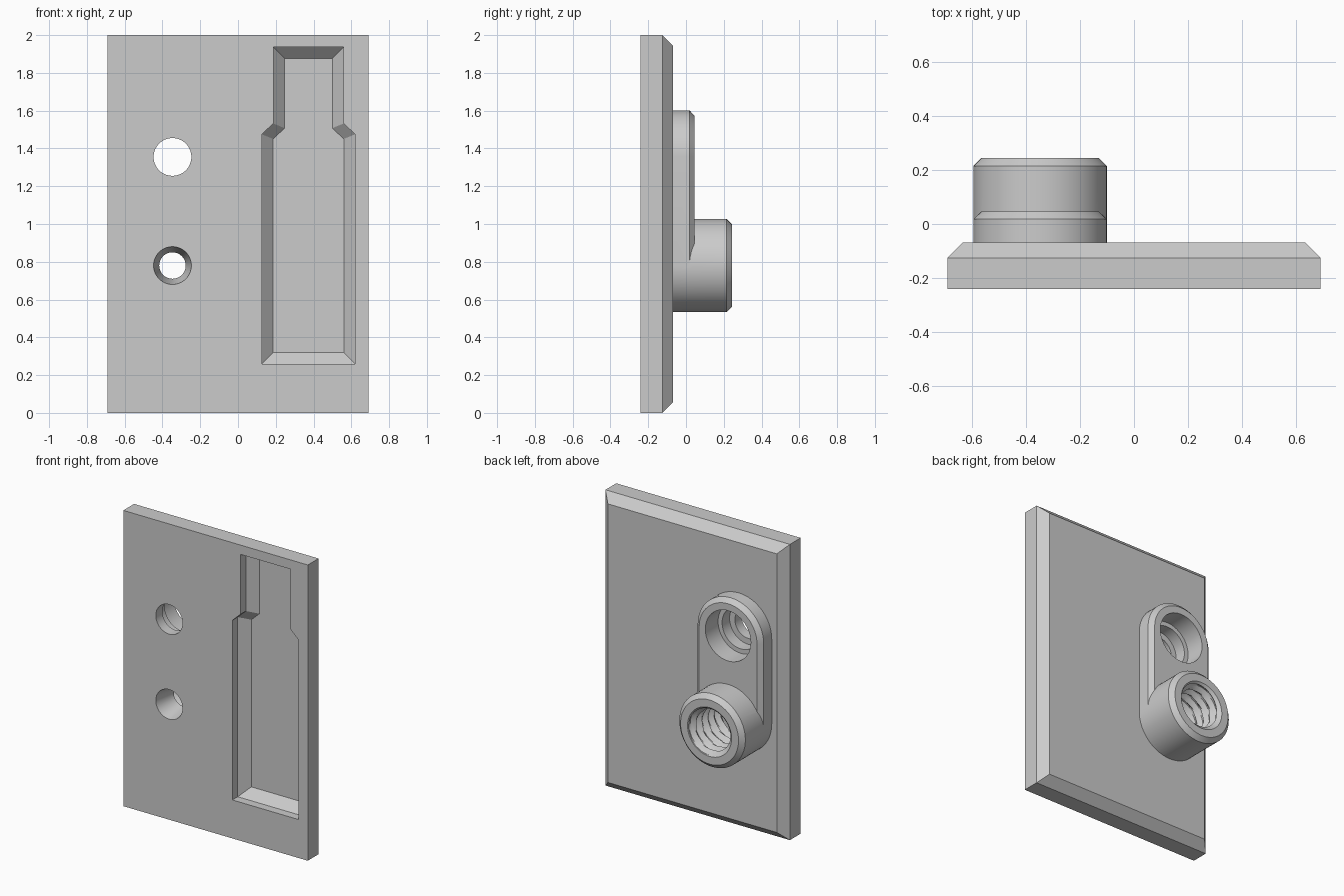
import bpy, bmesh
from math import pi, sin, cos

if "Cube" in bpy.data.objects:
    bpy.data.objects.remove(bpy.data.objects["Cube"])

grey = bpy.data.materials.new("plain grey")
grey.use_nodes = True
grey.diffuse_color = (0.6, 0.6, 0.6, 1)
grey.node_tree.nodes["Principled BSDF"].inputs["Base Color"].default_value = (0.6, 0.6, 0.6, 1)

SEG = 64
HOLE_X, LOW_Z, HIGH_Z = -0.347, 0.78, 1.355
FRONT, BACK = -0.24, -0.068


def loft(name, rings):
    """Closed solid through rings of equal point count."""
    bm = bmesh.new()
    loops = [[bm.verts.new(p) for p in ring] for ring in rings]
    n = len(loops[0])
    for a, b in zip(loops, loops[1:]):
        for i in range(n):
            j = (i + 1) % n
            bm.faces.new((a[i], a[j], b[j], b[i]))
    bm.faces.new(loops[0])
    bm.faces.new(loops[-1])
    bmesh.ops.recalc_face_normals(bm, faces=bm.faces)
    mesh = bpy.data.meshes.new(name)
    bm.to_mesh(mesh)
    bm.free()
    mesh.materials.append(grey)
    ob = bpy.data.objects.new(name, mesh)
    bpy.context.collection.objects.link(ob)
    return ob


def rect(inset, y):
    x, lo, hi = 0.69 - inset, inset, 2 - inset
    return [(-x, y, lo), (x, y, lo), (x, y, hi), (-x, y, hi)]


def circle(r, y, z):
    return [(HOLE_X + r * cos(2 * pi * i / SEG), y, z + r * sin(2 * pi * i / SEG))
            for i in range(SEG)]


def stadium(r, y):
    half = SEG // 2
    angles = [pi * i / half for i in range(half + 1)]
    top = [(HOLE_X + r * cos(a), y, HIGH_Z + r * sin(a)) for a in angles]
    return top + [(HOLE_X - r * cos(a), y, LOW_Z - r * sin(a)) for a in angles]


def bottle(inset, y):
    """Stepped pocket outline: wide body, sloped shoulders, narrow neck."""
    body, neck, drop = 0.247 - inset, 0.186 - inset, 0.41 * inset
    side = [(body, 0.26 + inset), (body, 1.475 - drop),
            (neck, 1.532 - drop), (neck, 1.937 - inset)]
    pts = side + [(-x, z) for x, z in reversed(side)]
    return [(0.373 + x, y, z) for x, z in pts]


def threaded_ring(y, major=0.162, minor=0.13, pitch=0.066):
    """Ring whose radius follows a helical triangular thread."""
    ring = []
    for i in range(SEG):
        t = (y / pitch + i / SEG) % 1
        r = minor + (major - minor) * min(1, max(0, 1.25 - 2.5 * abs(t - 0.5)))
        a = 2 * pi * i / SEG
        ring.append((HOLE_X + r * cos(a), y, LOW_Z + r * sin(a)))
    return ring


def combine(target, tool, operation):
    mod = target.modifiers.new(operation.lower(), 'BOOLEAN')
    mod.operation, mod.object, mod.solver = operation, tool, 'EXACT'
    bpy.ops.object.select_all(action='DESELECT')
    bpy.context.view_layer.objects.active = target
    target.select_set(True)
    bpy.ops.object.modifier_apply(modifier=mod.name)
    bpy.data.objects.remove(tool)


# Plate with bevelled back rim
plate = loft("mounting_plate", [rect(0, FRONT), rect(0, -0.125), rect(0.058, BACK)])

# Raised oblong pad and taller round boss on the back
R, C = 0.247, 0.03
pad = loft("oblong_pad", [stadium(R, -0.15), stadium(R, 0.018), stadium(R - C, 0.046)])
boss = loft("round_boss", [circle(R, -0.16, LOW_Z), circle(R, 0.214, LOW_Z),
                           circle(R - C, 0.244, LOW_Z)])
combine(plate, pad, 'UNION')
combine(plate, boss, 'UNION')

# Pocket in the front: straight wall, then sloped to the floor
pocket = loft("pocket_cutter", [bottle(0, -0.3), bottle(0, -0.183), bottle(0.06, -0.123)])
combine(plate, pocket, 'DIFFERENCE')

# Stepped upper hole
steps = [(0.1, -0.3), (0.1, -0.17), (0.14, -0.17), (0.14, -0.09), (0.17, -0.09), (0.17, 0.1)]
combine(plate, loft("stepped_cutter", [circle(r, y, HIGH_Z) for r, y in steps]), 'DIFFERENCE')

# Lower hole: tapered front opening, threaded bore behind
ROWS = 50
thread = [threaded_ring(-0.09 + 0.4 * i / ROWS) for i in range(ROWS + 1)]
taper = [circle(0.112, -0.3, LOW_Z), circle(0.1, FRONT, LOW_Z), circle(0.07, -0.09, LOW_Z)]
combine(plate, loft("thread_cutter", taper + thread), 'DIFFERENCE')

# Countersunk mouth of the threaded bore
mouth = loft("mouth_cutter", [circle(0.125, 0.207, LOW_Z), circle(0.165, 0.244, LOW_Z),
                              circle(0.165, 0.32, LOW_Z)])
combine(plate, mouth, 'DIFFERENCE')

bpy.ops.object.shade_smooth_by_angle(angle=pi / 7)
